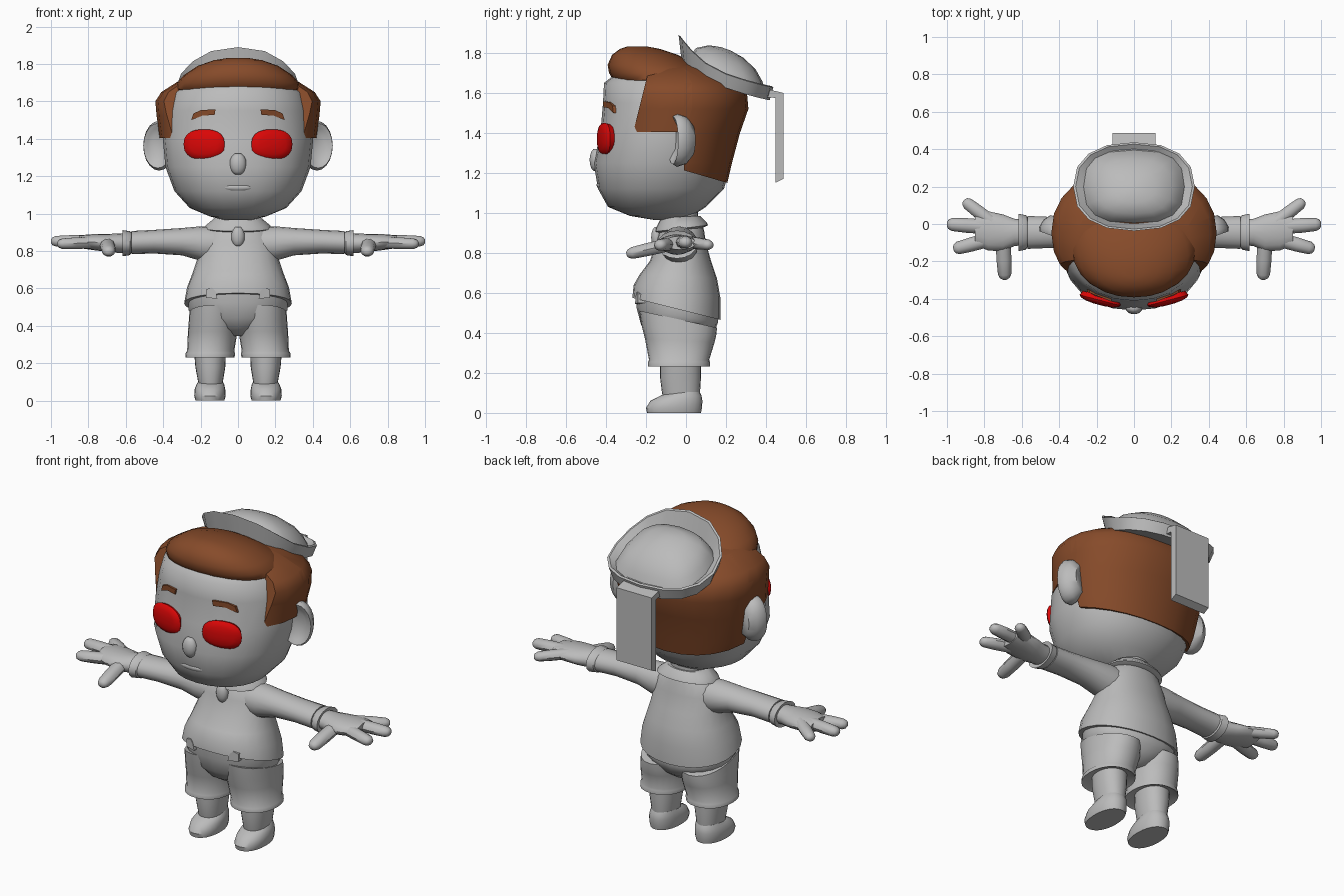
import bpy, bmesh, math
from mathutils import Vector

cube = bpy.data.objects.get("Cube")
if cube:
    bpy.data.objects.remove(cube)


def material(name, rgb):
    m = bpy.data.materials.new(name)
    m.use_nodes = True
    m.diffuse_color = (*rgb, 1)
    m.node_tree.nodes["Principled BSDF"].inputs["Base Color"].default_value = (*rgb, 1)
    return m


GREY = material("plain grey", (0.5, 0.5, 0.5))
BROWN = material("hair brown", (0.24, 0.07, 0.023))
RED = material("eye red", (0.7, 0.002, 0.002))
X, Y, Z = Vector((1, 0, 0)), Vector((0, 1, 0)), Vector((0, 0, 1))


def oval(c, u, v, n=20, p=1.0):
    """Closed superellipse around c with half axes u and v."""
    pts = []
    for i in range(n):
        a = 2 * math.pi * i / n
        s, t = math.cos(a), math.sin(a)
        pts.append(Vector(c) + u * math.copysign(abs(s) ** p, s)
                   + v * math.copysign(abs(t) ** p, t))
    return pts


def level(z, front, back, rx, cx=0, tilt=0, n=24, p=0.92):
    """Ring around the vertical axis, sloped along y by tilt."""
    cy, ry = (front + back) / 2, (back - front) / 2
    return oval((cx, cy, z + tilt * cy), X * rx, Vector((0, ry, tilt * ry)), n, p)


def loft(name, rings, mat=GREY, mirror=False, cuts=(), angle=40):
    """Skin a stack of rings, cap it, and cut it by (point, keep direction) planes."""
    bm = bmesh.new()
    rows = [[bm.verts.new(q) for q in r] for r in rings]
    n = len(rows[0])
    for a, b in zip(rows, rows[1:]):
        for i in range(n):
            j = (i + 1) % n
            bm.faces.new((a[i], a[j], b[j], b[i]))
    bm.faces.new(rows[0])
    bm.faces.new(rows[-1])
    for co, no in cuts:
        bmesh.ops.bisect_plane(bm, geom=bm.verts[:] + bm.edges[:] + bm.faces[:],
                               plane_co=co, plane_no=no, clear_inner=True)
        bmesh.ops.holes_fill(bm, edges=bm.edges[:], sides=0)
    bmesh.ops.recalc_face_normals(bm, faces=bm.faces[:])
    me = bpy.data.meshes.new(name)
    bm.to_mesh(me)
    bm.free()
    me.materials.append(mat)
    ob = bpy.data.objects.new(name, me)
    bpy.context.collection.objects.link(ob)
    bpy.ops.object.select_all(action='DESELECT')
    ob.select_set(True)
    bpy.context.view_layer.objects.active = ob
    bpy.ops.object.shade_smooth_by_angle(angle=math.radians(angle))
    if mirror:
        ob.modifiers.new("Mirror", 'MIRROR')
    return ob


def stack(name, rows, mat=GREY, **kw):
    return loft(name, [level(*r) for r in rows], mat, **kw)


def sleeve(name, rows):
    """Rings along x: x, y, z, half depth, half height."""
    return loft(name, [oval((x, y, z), Y * ry, Z * rz, 16) for x, y, z, ry, rz in rows], mirror=True)


def finger(name, start, end, r):
    a, b = Vector(start), Vector(end)
    d = (b - a).normalized()
    u = d.cross(Z).normalized()
    v = u.cross(d)
    shape = ((0, 1), (0.5, 1), (0.86, 0.9), (0.96, 0.65), (1, 0.3))
    return loft(name, [oval(a.lerp(b, t), u * r * k, v * r * k * 0.85, 10) for t, k in shape], mirror=True)


def ball(name, c, rx, ry, rz):
    rings = []
    for i in range(1, 8):
        a = math.pi * i / 8
        rings.append(oval(Vector(c) - Z * rz * math.cos(a), X * rx * math.sin(a), Y * ry * math.sin(a), 14))
    return loft(name, rings, angle=60)


def dish(name, c, u, v, normal, shape, mat, p=1.0):
    """Mirrored disc whose rings are scaled and offset along its normal."""
    rings = [oval(Vector(c) + normal * o, u * k, v * k, 20, p) for k, o in shape]
    return loft(name, rings, mat, mirror=True, angle=50)


# Head and face
stack("head", [(.965, -.16, 0, .07), (.985, -.28, .03, .15), (1.03, -.39, .1, .258),
               (1.12, -.44, .19, .34), (1.25, -.462, .225, .388), (1.4, -.428, .24, .402),
               (1.55, -.415, .26, .385), (1.65, -.41, .24, .35), (1.72, -.32, .15, .25)], angle=60)
ball("nose", (0, -.45, 1.265), .045, .033, .06)
ball("upper_lip", (0, -.424, 1.14), .085, .024, .022)
dish("ears", (.425, -.055, 1.363), Vector((.085, .03, 0)), Z * .133, Vector((.33, -.94, 0)),
     ((.6, -.09), (.9, -.055), (1, -.01), (.9, .012), (.7, 0), (.5, -.015)), GREY)
dish("eyes", (.181, -.408, 1.37), Vector((.11, .029, 0)), Z * .081, Vector((.26, -.965, 0)),
     ((.9, -.025), (1, 0), (.92, .01), (.65, .02), (.25, .025)), RED, .82)
brow = ((.125, 1.528), (.19, 1.524), (.25, 1.5), (.238, 1.535), (.2, 1.553), (.12, 1.558))
loft("eyebrows", [[Vector((x, .4 * x - .463 + d, z)) for x, z in brow] for d in (0, .05)],
     BROWN, mirror=True)

# Hair: back shell, sideburns and swept front
shell = [(1.1, -.4, .195, .35), (1.25, -.4, .23, .398), (1.4, -.4, .27, .418),
         (1.52, -.4, .312, .435), (1.6, -.4, .305, .442), (1.65, -.38, .26, .41),
         (1.72, -.3, .15, .3), (1.75, -.2, .08, .15)]
stack("hair_back", shell, BROWN,
      cuts=[((0, -.01, 0), Y), ((0, 0, 1.21), Vector((0, .29, 1)))])
stack("sideburns", shell, BROWN,
      cuts=[((0, -.24, 1.5), Vector((0, 1, -.25))), ((0, 0, 1.405), Z), ((0, .03, 0), -Y)])
stack("hair_front", [(1.645, -.33, .1, .31), (1.665, -.365, .12, .335), (1.7, -.385, .1, .325),
                     (1.74, -.392, .05, .29), (1.79, -.37, -.04, .215), (1.82, -.33, -.13, .13),
                     (1.833, -.29, -.2, .05)], BROWN, angle=50)


# Cap: tilted, flared brim rising to a point at the front, with a domed crown
def cap_ring(k, lift, rise, p):
    pts = oval((0, .2, 0), X * .325 * k, Y * .237 * k, 16, p)
    for q in pts:
        front = max(0, (.2 - q.y) / (.237 * k))
        q.z = 1.711 - .5 * q.y + .35 * q.y ** 2 + lift + rise * front ** 2.3
    return pts


loft("cap", [cap_ring(*r) for r in (
    (.92, 0, 0, .85), (1, .068, .092, .85), (.96, .073, .085, .85), (.83, .05, 0, .75),
    (.76, .09, 0, .75), (.62, .14, 0, .8), (.36, .18, 0, .9), (.1, .195, 0, 1))], angle=35)
strip = ((.38, 1.58), (.38, 1.625), (.487, 1.6), (.487, 1.17), (.447, 1.15), (.447, 1.575))
loft("cap_ribbon", [[Vector((x, y, z)) for y, z in strip] for x in (-.115, .115)], angle=30)

# Shirt, collar and knot
stack("shirt", [(.508, -.24, .15, .27, 0, -.25), (.508, -.268, .172, .288, 0, -.25),
                (.6, -.262, .172, .272, 0, -.15), (.68, -.232, .155, .243, 0, -.05),
                (.76, -.18, .125, .217), (.85, -.15, .1, .2), (.915, -.13, .09, .165),
                (.95, -.1, .075, .11)])
stack("neck", [(.9, -.12, .06, .1), (1.02, -.12, .06, .1)])
stack("collar", [(.915, -.13, .085, .15, 0, .12), (.925, -.155, .11, .18, 0, .12),
                 (.94, -.15, .105, .172, 0, .1), (.982, -.125, .07, .12, 0, .05)])
ball("collar_knot", (0, -.147, .877), .036, .028, .056)
tab = ((.11, .545), (.17, .55), (.17, .595), (.14, .605), (.12, .585))
loft("shirt_tabs", [[Vector((x, y + .25 * x, z)) for x, z in tab] for y in (-.282, -.24)], mirror=True)

# Shorts, legs and shoes
stack("shorts_seat", [(.345, -.12, .07, .06), (.385, -.185, .125, .14), (.43, -.225, .148, .235, 0, -.05),
                      (.48, -.247, .16, .266, 0, -.18), (.53, -.25, .16, .265, 0, -.25)])
stack("shorts_legs", [(.25, -.16, .09, .09, .15), (.232, -.19, .12, .132, .15),
                      (.255, -.19, .12, .132, .148), (.265, -.185, .116, .126, .146),
                      (.36, -.205, .143, .132, .136, -.05), (.41, -.222, .152, .131, .133, -.12),
                      (.46, -.233, .155, .13, .13, -.22)], mirror=True)
stack("legs", [(.06, -.11, .065, .063, .147), (.1, -.12, .07, .066, .147),
               (.18, -.13, .075, .08, .148), (.3, -.13, .075, .088, .15)], mirror=True)
stack("shoes", [(0, -.195, .075, .077, .15), (.025, -.2, .08, .084, .15),
                (.06, -.178, .082, .082, .15), (.085, -.13, .078, .075, .148),
                (.105, -.08, .068, .064, .147)], mirror=True)

# Sleeves, cuffs, hands
sleeve("sleeves", [(.08, -.03, .83, .09, .1), (.2, -.035, .84, .095, .092),
                   (.3, -.04, .85, .085, .073), (.45, -.045, .85, .083, .063),
                   (.57, -.045, .845, .088, .062)])
sleeve("cuffs", [(.57, -.045, .845, .08, .055), (.578, -.045, .842, .092, .064),
                 (.618, -.045, .842, .1, .07), (.612, -.045, .842, .075, .055)])
sleeve("palms", [(.56, -.045, .842, .065, .05), (.64, -.045, .842, .073, .052),
                 (.7, -.047, .843, .098, .048), (.78, -.037, .848, .105, .042),
                 (.85, -.03, .85, .08, .034)])
for label, start, end, r in (("outer", (.76, .01, .855), (.91, .125, .838), .035),
                             ("middle", (.8, -.015, .854), (1.0, .0, .852), .039),
                             ("index", (.78, -.085, .845), (.965, -.135, .838), .038),
                             ("thumb", (.7, -.09, .84), (.69, -.297, .793), .04)):
    finger(label + "_fingers", start, end, r)
